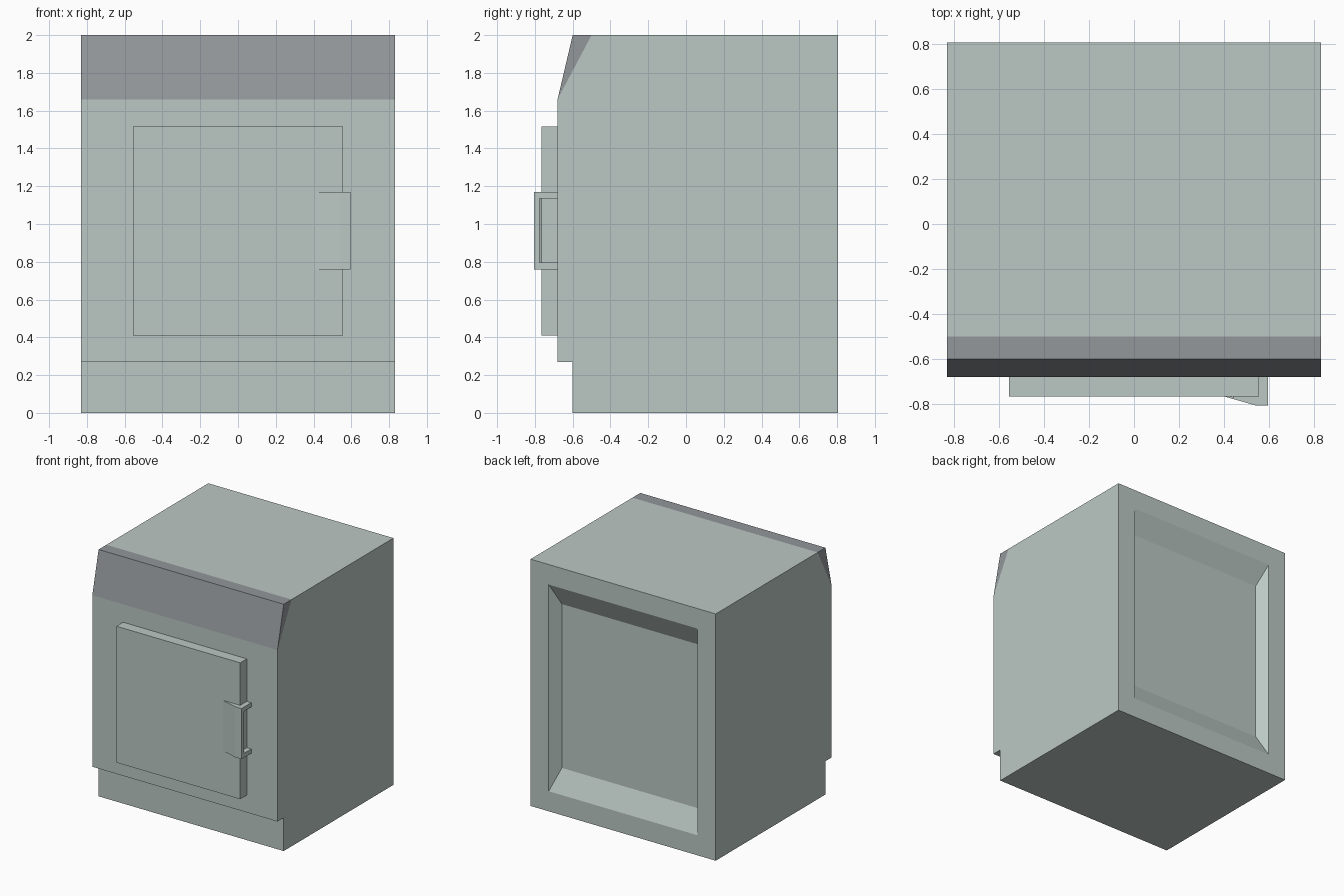
import bpy, bmesh
from mathutils import Vector

if "Cube" in bpy.data.objects:
    bpy.data.objects.remove(bpy.data.objects["Cube"], do_unlink=True)


def material(name, colour):
    mat = bpy.data.materials.new(name)
    mat.use_nodes = True
    mat.diffuse_color = (*colour, 1)
    mat.node_tree.nodes["Principled BSDF"].inputs["Base Color"].default_value = (*colour, 1)
    return mat


casing = material("pale_grey_green", (0.50, 0.58, 0.55))
trim = material("mid_grey", (0.29, 0.31, 0.325))


def prism(name, points, sweep, mat, edit=None):
    """Extrude a flat outline along the sweep vector into a closed solid."""
    bm = bmesh.new()
    face = bm.faces.new([bm.verts.new(p) for p in points])
    grown = bmesh.ops.extrude_face_region(bm, geom=[face])["geom"]
    tops = [g for g in grown if isinstance(g, bmesh.types.BMVert)]
    bmesh.ops.translate(bm, verts=tops, vec=Vector(sweep))
    bmesh.ops.recalc_face_normals(bm, faces=bm.faces[:])
    if edit:
        edit(bm)
    mesh = bpy.data.meshes.new(name)
    bm.to_mesh(mesh)
    bm.free()
    mesh.materials.append(mat)
    obj = bpy.data.objects.new(name, mesh)
    bpy.context.collection.objects.link(obj)
    return obj


def box(name, low, high, mat):
    (x0, y0, z0), (x1, y1, z1) = low, high
    outline = [(x0, y0, z0), (x1, y0, z0), (x1, y1, z0), (x0, y1, z0)]
    return prism(name, outline, (0, 0, z1 - z0), mat)


def sink_back(bm):
    """Inset the back face and sink a tapered panel into it."""
    bm.normal_update()
    back = max(bm.faces, key=lambda f: f.normal.y)
    bmesh.ops.inset_region(bm, faces=[back], thickness=0.23)
    bmesh.ops.inset_region(bm, faces=[back], thickness=0.085)
    for v in back.verts:
        v.co.y -= 0.083
        v.co.z = 1 + (0.664 if v.co.z > 1 else -0.664)


HALF, BACK, FRONT, TOE = 0.83, 0.805, -0.68, -0.6
SLOPE_Z, TOP, STRIP = 1.66, 2.0, -0.5

# Cabinet with toe recess and hollow back
side = [(BACK, 0), (TOE, 0), (TOE, 0.27), (FRONT, 0.27),
        (FRONT, SLOPE_Z), (STRIP, TOP), (BACK, TOP)]
prism("cabinet", [(-HALF, y, z) for y, z in side], (2 * HALF, 0, 0), casing, sink_back)

# Sloping wedge along the upper front edge
wedge = [(FRONT, SLOPE_Z), (TOE, TOP), (STRIP, TOP)]
prism("control_panel", [(-HALF, y, z) for y, z in wedge], (2 * HALF, 0, 0), trim)

# Door
box("door", (-0.555, -0.765, 0.41), (0.555, FRONT, 1.515), casing)

# Handle: tapered grip plate held by two arms
grip = [(0.40, -0.765), (0.54, -0.805), (0.595, -0.805),
        (0.595, -0.775), (0.44, -0.775), (0.435, -0.765)]
prism("handle_grip", [(x, y, 0.76) for x, y in grip], (0, 0, 0.41), casing)
for label, z in (("lower", 0.76), ("upper", 1.135)):
    box(f"handle_arm_{label}", (0.44, -0.775, z), (0.595, FRONT, z + 0.035), casing)
